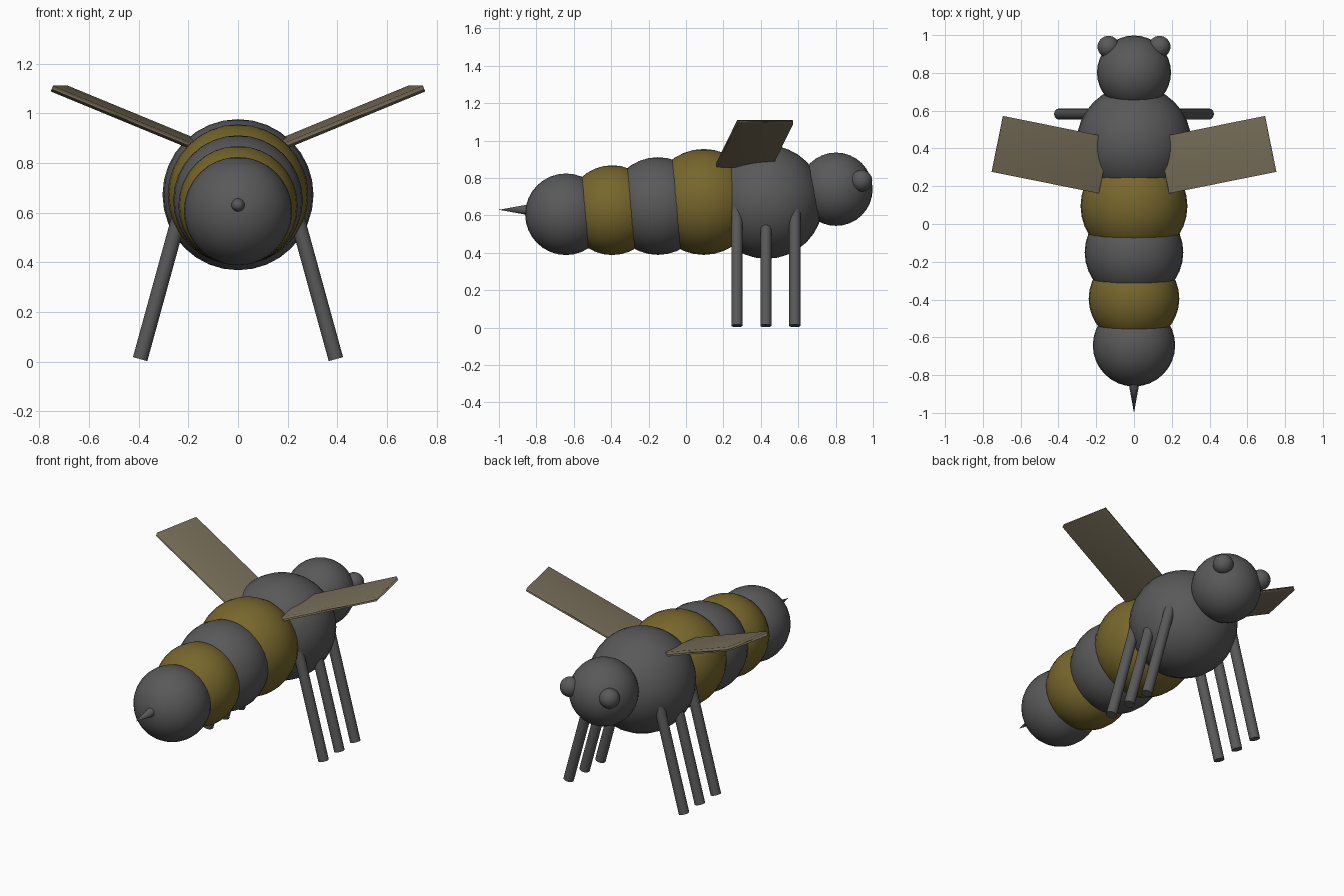
import bpy, math
from mathutils import Vector, Matrix

if "Cube" in bpy.data.objects:
    bpy.data.objects.remove(bpy.data.objects["Cube"])


def material(name, rgb):
    m = bpy.data.materials.new(name)
    m.diffuse_color = (*rgb, 1)
    m.use_nodes = True
    m.node_tree.nodes["Principled BSDF"].inputs["Base Color"].default_value = m.diffuse_color
    return m


GREY = material("dark grey", (0.1, 0.1, 0.1))
YELLOW = material("mustard", (0.185, 0.135, 0.025))
TAN = material("wing tan", (0.19, 0.158, 0.1))


def finish(name, mat):
    ob = bpy.context.object
    ob.name = name
    ob.data.materials.append(mat)
    bpy.ops.object.shade_smooth()
    return ob


def ball(name, mat, r, x, y, z, seg=32):
    bpy.ops.mesh.primitive_uv_sphere_add(segments=seg, ring_count=seg // 2,
                                         radius=r, location=(x, y, z))
    return finish(name, mat)


def rod(name, mat, a, b, r1, r2, sides=24):
    a, b = Vector(a), Vector(b)
    bpy.ops.mesh.primitive_cone_add(vertices=sides, radius1=r1, radius2=r2,
                                    depth=(b - a).length, location=(a + b) / 2)
    ob = finish(name, mat)
    ob.rotation_euler = (b - a).to_track_quat('Z', 'Y').to_euler()
    bpy.ops.object.shade_smooth_by_angle(angle=math.radians(40))
    return ob


# Body: head, thorax and striped abdomen
ball("head", GREY, 0.196, 0, 0.802, 0.74)
ball("thorax", GREY, 0.304, 0, 0.43, 0.672)
ball("abdomen_front", YELLOW, 0.283, 0, 0.095, 0.672)
ball("abdomen_middle", GREY, 0.261, 0, -0.15, 0.65)
ball("abdomen_rear", YELLOW, 0.24, 0, -0.395, 0.628)
ball("abdomen_tip", GREY, 0.218, 0, -0.642, 0.606)

# Stinger
rod("stinger", GREY, (0, -0.84, 0.63), (0, -1.0, 0.63), 0.029, 0)

for side, s in (("right", 1), ("left", -1)):
    # Eyes
    ball(f"eye_{side}", GREY, 0.058, 0.135 * s, 0.938, 0.785)
    # Three straight splayed legs
    for i, y in enumerate((0.272, 0.427, 0.582)):
        rod(f"leg_{side}_{i + 1}", GREY, (0.394 * s, y, 0.01),
            (0.21 * s, y, 0.68), 0.03, 0.03)
    # Flat wing, swept forward and tilted up
    bpy.ops.mesh.primitive_cube_add(size=1)
    wing = finish(f"wing_{side}", TAN)
    yaw, tilt = math.radians(11.4), math.radians(22)
    wing.matrix_world = (Matrix.Translation((0.44 * s, 0.367, 0.984))
                         @ Matrix.Rotation(yaw * s, 4, 'Z')
                         @ Matrix.Rotation(-tilt * s, 4, 'Y')
                         @ Matrix.Diagonal((0.615, 0.302, 0.025, 1)))
